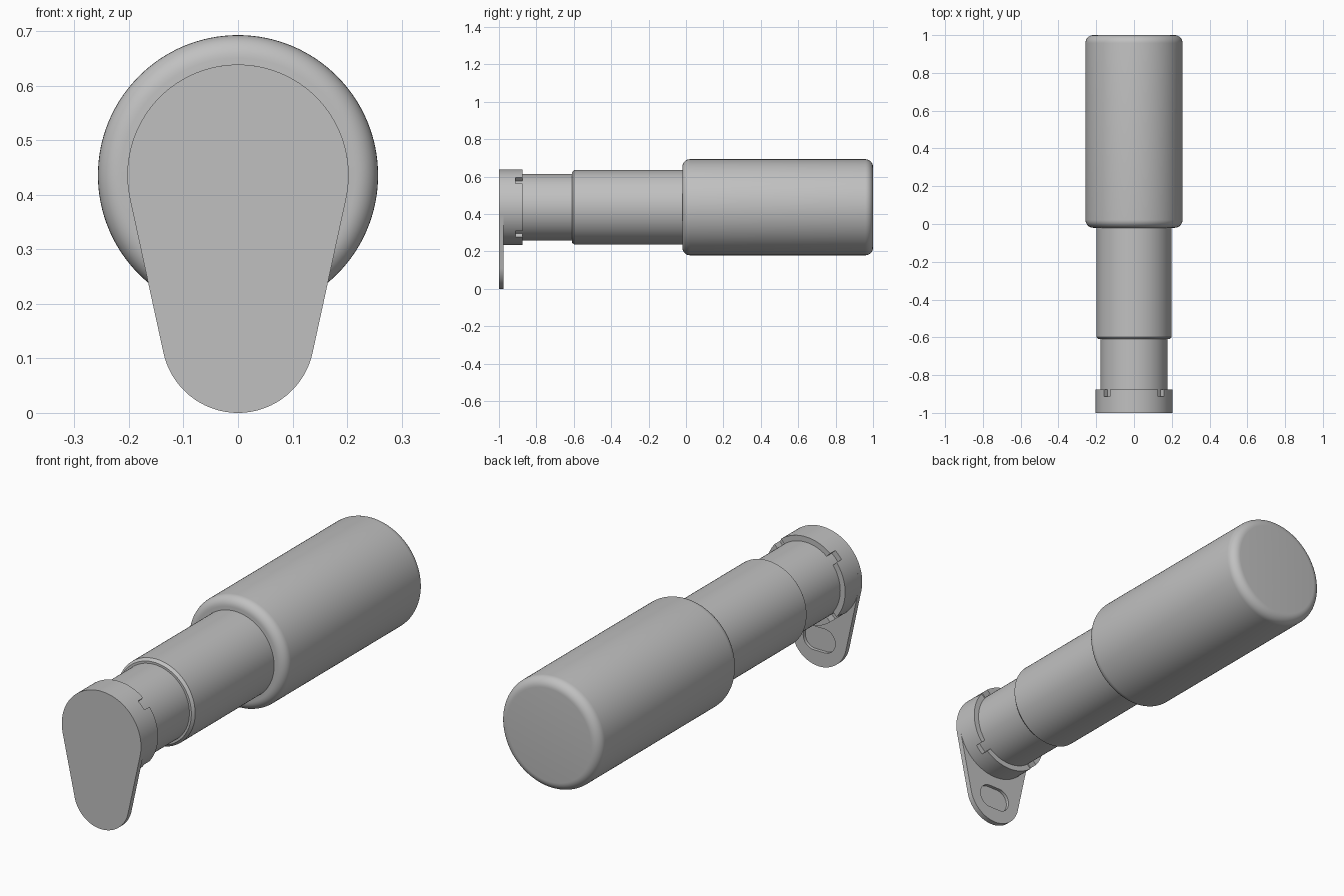
import bpy, bmesh, math

if "Cube" in bpy.data.objects:
    bpy.data.objects.remove(bpy.data.objects["Cube"])

AXIS_Z = 0.436      # height of the handle's long axis
SEGS = 128

grey = bpy.data.materials.new("light_grey")
grey.diffuse_color = (0.53, 0.53, 0.53, 1)
grey.use_nodes = True
grey.node_tree.nodes["Principled BSDF"].inputs["Base Color"].default_value = grey.diffuse_color


def finish(name, bm):
    bmesh.ops.remove_doubles(bm, verts=bm.verts, dist=1e-5)
    bmesh.ops.recalc_face_normals(bm, faces=bm.faces)
    mesh = bpy.data.meshes.new(name)
    bm.to_mesh(mesh)
    bm.free()
    mesh.materials.append(grey)
    obj = bpy.data.objects.new(name, mesh)
    bpy.context.collection.objects.link(obj)
    return obj


def smooth(obj):
    bpy.ops.object.select_all(action='DESELECT')
    obj.select_set(True)
    bpy.context.view_layer.objects.active = obj
    bpy.ops.object.shade_smooth_by_angle(angle=math.radians(30))


def lathe(name, profile):
    """Revolve (radius, y) points around the long axis."""
    bm = bmesh.new()
    rings = []
    for r, y in profile:
        rings.append([bm.verts.new((r * math.cos(2 * math.pi * i / SEGS), y,
                                    AXIS_Z + r * math.sin(2 * math.pi * i / SEGS)))
                      for i in range(SEGS)])
    for a, b in zip(rings, rings[1:]):
        for i in range(SEGS):
            j = (i + 1) % SEGS
            bm.faces.new((a[i], a[j], b[j], b[i]))
    bm.faces.new(rings[0])
    bm.faces.new(rings[-1])
    return finish(name, bm)


def rounded(radius, y0, y1, f0, f1, steps=8):
    """Cylinder profile with filleted ends."""
    pts = []
    for i in range(steps + 1):
        t = math.pi / 2 * i / steps
        pts.append((radius - f0 + f0 * math.sin(t), y0 + f0 - f0 * math.cos(t)))
    for i in range(steps + 1):
        t = math.pi / 2 * i / steps
        pts.append((radius - f1 + f1 * math.cos(t), y1 - f1 + f1 * math.sin(t)))
    return pts


def prism(name, outline, y0, y1):
    """Extrude an (x, z) outline along y."""
    bm = bmesh.new()
    face = bm.faces.new([bm.verts.new((x, y0, z)) for x, z in outline])
    ext = bmesh.ops.extrude_face_region(bm, geom=[face])
    for v in ext["geom"]:
        if isinstance(v, bmesh.types.BMVert):
            v.co.y = y1
    return finish(name, bm)


def arc(cx, cz, r, a0, a1, n):
    return [(cx + r * math.cos(a0 + (a1 - a0) * i / n),
             cz + r * math.sin(a0 + (a1 - a0) * i / n)) for i in range(n + 1)]


def cut(obj, cutter):
    cutter.hide_render = True
    mod = obj.modifiers.new("cut", 'BOOLEAN')
    mod.operation, mod.solver, mod.object = 'DIFFERENCE', 'EXACT', cutter
    bpy.context.view_layer.objects.active = obj
    bpy.ops.object.modifier_apply(modifier=mod.name)
    bpy.data.objects.remove(cutter)


# Grip, middle sleeve and narrow neck
smooth(lathe("grip", rounded(0.257, -0.02, 1.0, 0.042, 0.042)))
smooth(lathe("middle_sleeve", [(0.17, -0.61), (0.188, -0.61), (0.193, -0.605),
                               (0.199, -0.598), (0.199, 0.0)]))
smooth(lathe("neck", [(0.178, -0.98), (0.178, -0.6)]))

# Collar with four bayonet notches
collar = lathe("collar", [(0.203, -0.98), (0.203, -0.875)])
for k in range(4):
    a = math.radians(45 + 90 * k)
    c, s = math.cos(a), math.sin(a)
    box = [(r * c - w * s, AXIS_Z + r * s + w * c)
           for r, w in ((0.176, -0.023), (0.23, -0.023), (0.23, 0.023), (0.176, 0.023))]
    cut(collar, prism("notch_cutter", box, -0.912, -0.85))
smooth(collar)

# Teardrop end plate with a blind oblong slot in its back
R, r, cz = 0.203, 0.14, 0.14
t = math.asin((R - r) / (AXIS_Z - cz))
outline = (arc(0, AXIS_Z, R, -t, math.pi + t, 72) +
           arc(0, cz, r, math.pi + t, 2 * math.pi - t, 48))
plate = prism("end_plate", outline, -1.0, -0.975)
slot = (arc(0.027, 0.125, 0.055, -math.pi / 2, math.pi / 2, 24) +
        arc(-0.027, 0.125, 0.055, math.pi / 2, 1.5 * math.pi, 24))
cut(plate, prism("slot_cutter", slot, -0.99, -0.95))
smooth(plate)
